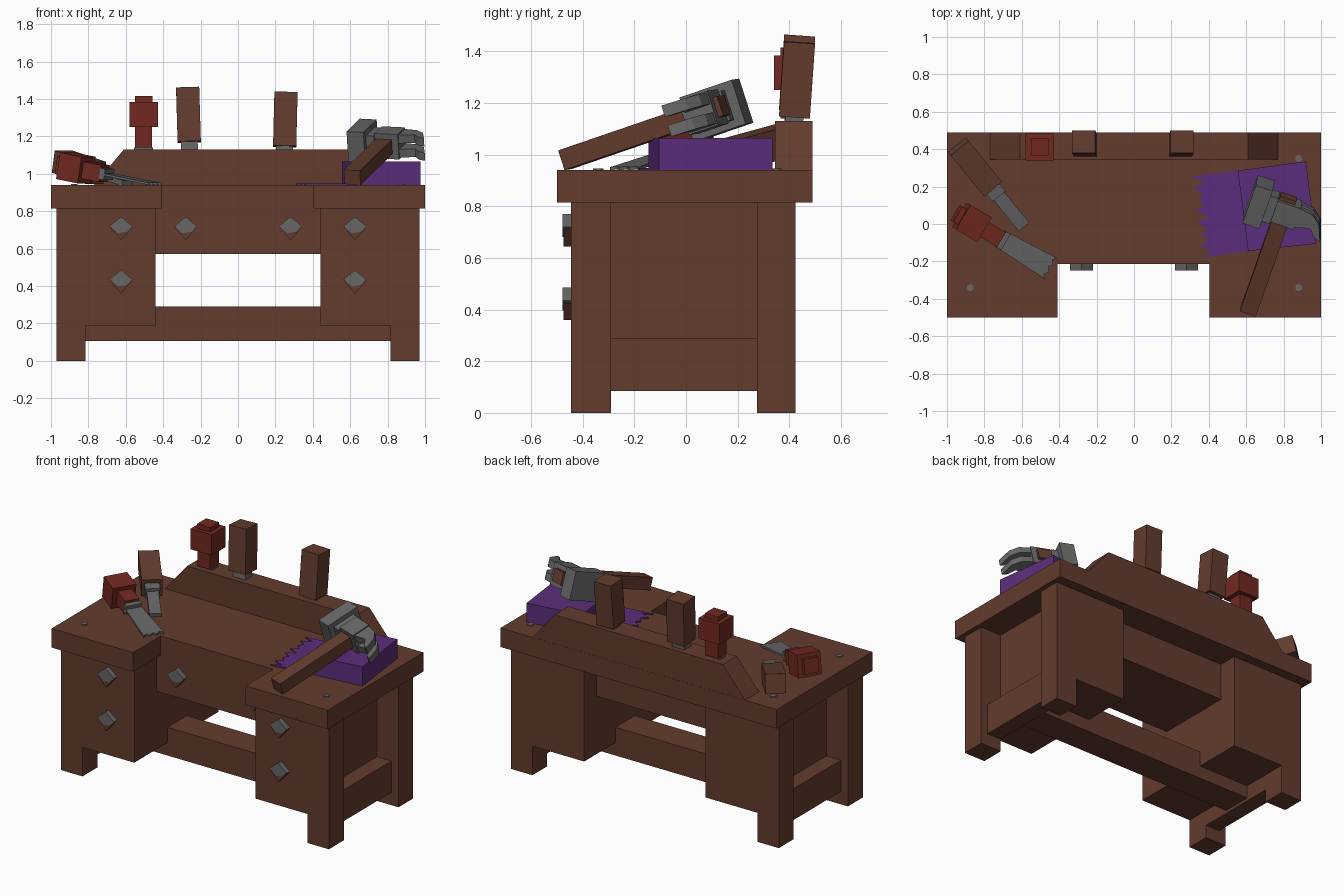
import bpy, bmesh
from mathutils import Matrix, Vector

if "Cube" in bpy.data.objects:
    bpy.data.objects.remove(bpy.data.objects["Cube"], do_unlink=True)


def material(name, rgb):
    m = bpy.data.materials.new(name)
    m.use_nodes = True
    m.diffuse_color = (*rgb, 1)
    m.node_tree.nodes["Principled BSDF"].inputs["Base Color"].default_value = (*rgb, 1)
    return m


WOOD = material("brown wood", (0.125, 0.045, 0.027))
METAL = material("grey metal", (0.135, 0.135, 0.135))
CLOTH = material("purple cloth", (0.105, 0.027, 0.20))
RED = material("red paint", (0.17, 0.022, 0.015))


def prism(name, mat, points, low, high, frame=Matrix()):
    """Extrude a flat outline along local z, then place it with a frame."""
    bm = bmesh.new()
    face = bm.faces.new([bm.verts.new((x, y, low)) for x, y in points])
    grown = bmesh.ops.extrude_face_region(bm, geom=[face])["geom"]
    bmesh.ops.translate(bm, vec=(0, 0, high - low),
                        verts=[v for v in grown if isinstance(v, bmesh.types.BMVert)])
    bmesh.ops.transform(bm, matrix=frame, verts=bm.verts)
    bmesh.ops.recalc_face_normals(bm, faces=bm.faces)
    mesh = bpy.data.meshes.new(name)
    bm.to_mesh(mesh)
    bm.free()
    obj = bpy.data.objects.new(name, mesh)
    mesh.materials.append(mat)
    bpy.context.collection.objects.link(obj)
    return obj


def box(name, mat, xs, ys, zs, frame=Matrix()):
    (a, b), (c, d) = xs, ys
    return prism(name, mat, [(a, c), (b, c), (b, d), (a, d)], *zs, frame)


def aim(origin, direction, side):
    """Frame whose x runs along direction and whose y is close to side."""
    x = Vector(direction).normalized()
    z = x.cross(Vector(side)).normalized()
    y = z.cross(x)
    rot = Matrix((x, y, z)).transposed().to_4x4()
    return Matrix.Translation(origin) @ rot


def upright(origin):
    """Frame for outlines drawn in the xz plane, depth towards +y."""
    return aim(origin, (1, 0, 0), (0, 0, 1))


TOP = 0.94
UNDER = 0.815

# Desk top with a knee notch, and the sloped back board
prism("desk_top", WOOD, [(-1, -0.5), (-0.41, -0.5), (-0.41, -0.215), (0.405, -0.215),
                         (0.405, -0.5), (1, -0.5), (1, 0.49), (-1, 0.49)], UNDER, TOP)
prism("back_board", WOOD, [(-0.77, 0), (0.77, 0), (0.61, 0.19), (-0.61, 0.19)],
      -0.489, -0.345, upright((0, 0, TOP)))

# Cabinets, legs and side rails
for s, side in ((-1, "right"), (1, "left")):
    def span(a, b):
        return sorted((s * a, s * b))
    box(side + "_cabinet", WOOD, span(0.44, 0.815), (-0.445, 0.425), (0.19, UNDER))
    for end, ys in (("front", (-0.445, -0.29)), ("back", (0.275, 0.425))):
        box(f"{side}_{end}_leg", WOOD, span(0.815, 0.97), ys, (0, UNDER))
    box(side + "_rail", WOOD, span(0.815, 0.92), (-0.29, 0.275), (0.085, 0.29))
box("middle_drawer", WOOD, (-0.44, 0.44), (-0.2149, 0.3), (0.57, UNDER))
box("stretcher", WOOD, (-0.815, 0.815), (-0.1, 0.1), (0.105, 0.29))

# Diamond drawer knobs
for s in (-1, 1):
    for x, y, z in ((0.625, -0.445, 0.72), (0.625, -0.445, 0.435), (0.28, -0.215, 0.72)):
        frame = upright((s * x, y, z - 0.01))
        prism("knob_base", WOOD, [(-0.056, 0), (0, -0.065), (0.056, 0), (0, 0.05)], 0, 0.03, frame)
        prism("knob_cap", METAL, [(-0.062, 0.01), (-0.015, -0.028), (0.03, -0.02),
                                  (0.062, 0.01), (0.0, 0.06)], 0, 0.034, frame)

# Nail heads at the corners
for x in (-0.875, 0.88):
    for y in (-0.34, 0.35):
        bpy.ops.mesh.primitive_cylinder_add(vertices=6, radius=0.02, depth=0.008,
                                            location=(x, y, TOP + 0.002))
        nail = bpy.context.object
        nail.name = "nail_head"
        nail.data.materials.append(METAL)

# Folded cloth block and its torn sheet
block = [(0.555, 0.285), (0.61, -0.145), (0.975, -0.105), (0.92, 0.335)]
prism("cloth_block", CLOTH, block, TOP, 1.065)
start, finish = Vector((0.31, 0.255)), Vector((0.36, -0.18))
tears = [start.lerp(finish, i / 14) + Vector((0.045 * (i % 2) + 0.02 * (i % 3 == 1), 0))
         for i in range(15)]
prism("torn_cloth", CLOTH, [*tears, block[1], block[0]], TOP, TOP + 0.008)


# Chisel: square wooden grip on a flat steel blade; x runs towards the tip
def chisel(name, frame, blade):
    box(name + "_grip", WOOD, (-0.145, 0.145), (-0.062, 0.062), (-0.06, 0.06), frame)
    box(name + "_collar", METAL, (0.145, 0.2), (-0.045, 0.045), (-0.035, 0.035), frame)
    box(name + "_blade", METAL, (0.2, blade), (-0.036, 0.036), (-0.015, 0.015), frame)


chisel("standing_chisel_a", aim((-0.265, 0.43, 1.315), (0.03, -0.07, -1), (1, 0, 0)), 0.25)
chisel("standing_chisel_b", aim((0.253, 0.43, 1.29), (-0.025, -0.07, -1), (1, 0, 0)), 0.25)
chisel("lying_chisel", aim((-0.85, 0.305, 1.035), (0.27, -0.33, -0.09), (0.33, 0.27, 0)), 0.42)


# Saw: red block grip with cap and neck, thin toothed blade
def saw(name, frame, blade):
    box(name + "_cap", RED, (-0.105, -0.075), (-0.047, 0.047), (-0.047, 0.047), frame)
    box(name + "_grip", RED, (-0.075, 0.06), (-0.076, 0.076), (-0.072, 0.072), frame)
    box(name + "_neck", RED, (0.06, 0.17), (-0.046, 0.046), (-0.046, 0.046), frame)
    box(name + "_collar", METAL, (0.17, 0.2), (-0.05, 0.05), (-0.03, 0.03), frame)
    teeth = [(blade - 0.02 * (i % 2), -0.065 + 0.13 * i / 6) for i in range(7)]
    prism(name + "_blade", METAL, [(0.17, -0.05), *teeth, (0.17, 0.05)], -0.006, 0.006, frame)


saw("standing_saw", aim((-0.505, 0.412, 1.31), (0, 0, -1), (1, 0, 0)), 0.3)
saw("lying_saw", aim((-0.86, 0.005, 1.03), (0.84, -0.49, -0.17), (0.49, 0.84, 0)), 0.49)

# Claw hammer resting on the cloth: x along the handle, y towards the claw
hammer = aim((0.80, 0.07, 1.165), (0.195, 0.555, 0.19), (0.94, -0.33, -0.05))
box("hammer_handle", WOOD, (-0.6, 0.085), (-0.045, 0.045), (-0.04, 0.04), hammer)
box("hammer_face", METAL, (-0.11, 0.115), (-0.19, -0.095), (-0.09, 0.09), hammer)
box("hammer_neck", METAL, (-0.075, 0.075), (-0.095, -0.05), (-0.06, 0.06), hammer)
box("hammer_eye", METAL, (-0.06, 0.065), (-0.05, 0.08), (-0.07, 0.07), hammer)
claw = [(-0.05, 0.08), (0.06, 0.08), (0.05, 0.15), (0.01, 0.2), (-0.08, 0.235),
        (-0.07, 0.2), (-0.03, 0.165), (-0.035, 0.13)]
for z in (-0.04, 0.04):
    prism("hammer_claw", METAL, claw, z - 0.023, z + 0.023, hammer)
